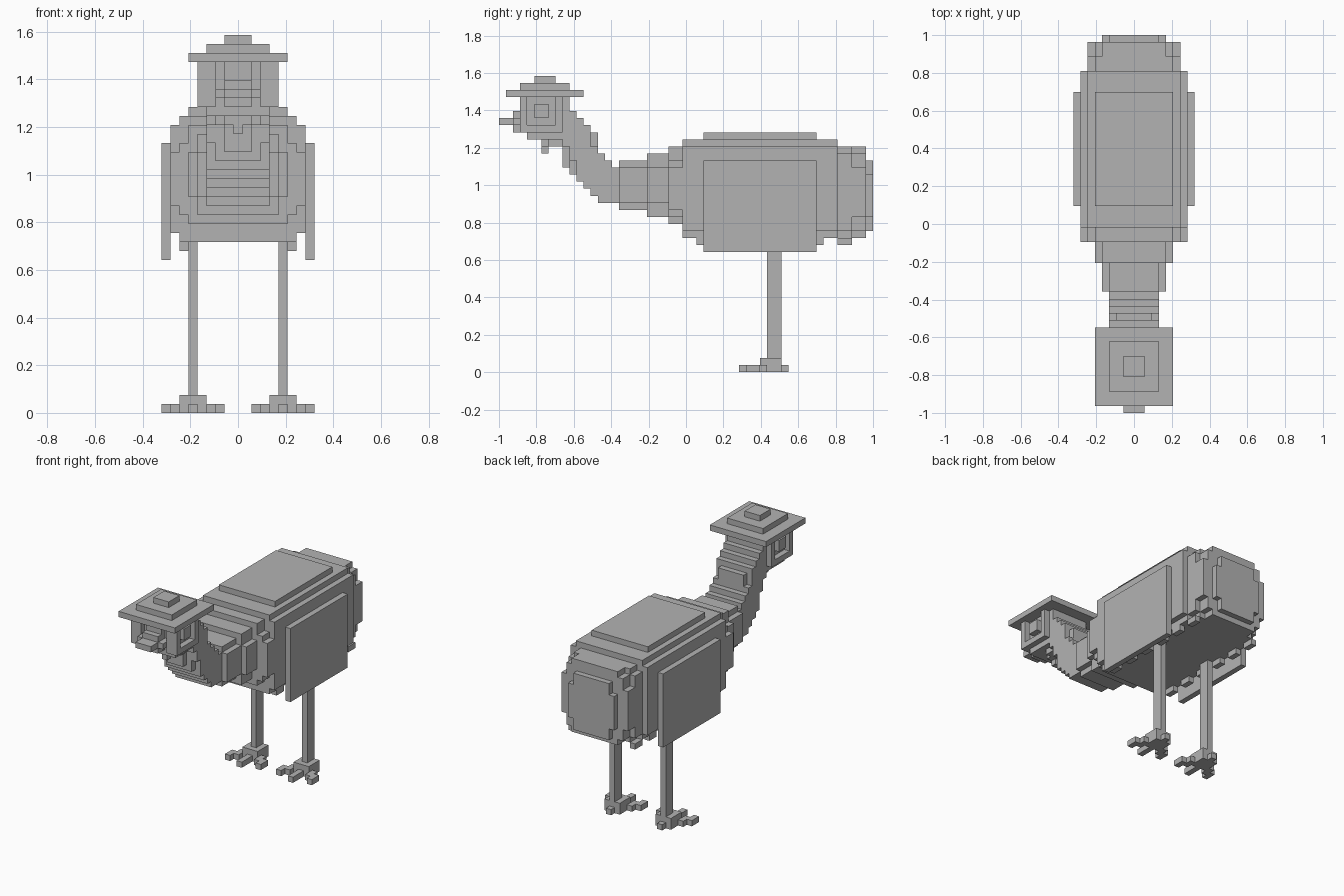
import bpy
import bmesh
from mathutils import Vector

UNIT = 2 / 53  # edge of one building block

default = bpy.data.objects.get("Cube")
if default:
    bpy.data.objects.remove(default, do_unlink=True)

grey = bpy.data.materials.new("plain_grey")
grey.use_nodes = True
grey.diffuse_color = (0.45, 0.45, 0.45, 1)
grey.node_tree.nodes["Principled BSDF"].inputs["Base Color"].default_value = grey.diffuse_color


def block(x0, x1, y0, y1, z0, z1):
    """Cells of a box; x is counted from the middle column."""
    return {(x, y, z) for x in range(x0, x1) for y in range(y0, y1) for z in range(z0, z1)}


def centred(reach, y0, y1, z0, z1):
    """Box reaching the same number of columns to each side of the middle."""
    return block(-reach, reach + 1, y0, y1, z0, z1)


def mirrored(cells):
    return {(-x, y, z) for x, y, z in cells}


def build(name, cells):
    """Skin the cells, keeping outer faces only and merging flat regions."""
    bm = bmesh.new()
    corners = {}

    def vert(p):
        key = tuple(round(c * 2) for c in p)
        if key not in corners:
            x, y, z = p
            corners[key] = bm.verts.new((x * UNIT, y * UNIT - 1, z * UNIT))
        return corners[key]

    for cell in sorted(cells):
        centre = Vector(cell) + Vector((0, 0.5, 0.5))
        for axis in range(3):
            for sign in (-1, 1):
                near = list(cell)
                near[axis] += sign
                if tuple(near) in cells:
                    continue
                n, u, v = Vector(), Vector(), Vector()
                n[axis] = sign / 2
                u[(axis + 1) % 3] = 0.5
                v[(axis + 2) % 3] = sign / 2
                bm.faces.new([vert(centre + n + a * u + b * v)
                              for a, b in ((-1, -1), (1, -1), (1, 1), (-1, 1))])
    bmesh.ops.dissolve_limit(bm, angle_limit=0.01, verts=bm.verts, edges=bm.edges)
    bmesh.ops.triangulate(bm, faces=[f for f in bm.faces if len(f.verts) > 4])
    mesh = bpy.data.meshes.new(name)
    bm.to_mesh(mesh)
    bm.free()
    mesh.materials.append(grey)
    obj = bpy.data.objects.new(name, mesh)
    bpy.context.collection.objects.link(obj)


def build_centred(name, boxes):
    build(name, set().union(*(centred(*b) for b in boxes)))


def build_pair(name, cells):
    build("left_" + name, cells)
    build("right_" + name, mirrored(cells))


# Rounded body: chest, barrel and blunt tail
build_centred("chest", [
    (3, 17, 21, 23, 30), (4, 17, 21, 24, 29),
    (4, 21, 24, 22, 31), (5, 21, 24, 24, 29),
    (5, 24, 26, 21, 32), (6, 24, 26, 22, 30), (7, 24, 26, 23, 29)])
build_centred("barrel", [
    (5, 29, 45, 19, 34), (6, 26, 48, 19, 33), (7, 26, 48, 20, 32)])
build_centred("tail", [
    (5, 48, 50, 19, 32), (6, 48, 50, 20, 31),
    (4, 50, 52, 19, 32), (5, 50, 52, 20, 31), (6, 50, 52, 22, 29),
    (3, 52, 53, 20, 30), (4, 52, 53, 22, 28)])

# Wings and the feather tips hanging under the flanks
build_pair("wing", block(8, 9, 29, 45, 17, 30))
tips = set()
for y in (28, 32, 36, 40, 44, 48):
    tips |= block(6, 7, y, y + 2, 18, 19)
build_pair("feather_tips", tips)

# Neck: one slice per block of depth, as reach, bottom and top
neck_slices = [(1, 29, 39), (2, 28, 37), (3, 27, 36), (3, 26, 35), (3, 25, 34),
               (3, 24, 31), (3, 24, 30), (3, 24, 29)]
neck = set()
for y, (reach, low, high) in enumerate(neck_slices, 9):
    neck |= centred(reach, y, y + 1, low, high)
neck |= centred(3, 9, 10, 32, 39) | centred(3, 10, 11, 30, 37)
neck -= centred(3, 13, 14, 32, 34) - centred(2, 13, 14, 32, 34)
build("neck", neck)

# Head with framed eye sockets, beak and wattle
build_centred("head", [(3, 4, 9, 33, 39), (2, 7, 9, 32, 33), (1, 3, 4, 34, 39)])
socket = block(4, 5, 3, 9, 34, 39) - block(4, 5, 4, 8, 35, 39)
socket |= block(3, 4, 3, 4, 34, 39)
build_pair("eye_socket", socket)
build_pair("eye", block(4, 5, 5, 7, 36, 38))
build_centred("beak", [(1, 0, 2, 35, 36), (1, 2, 4, 34, 37), (2, 2, 4, 35, 36)])
build_centred("wattle", [(0, 6, 7, 31, 33), (1, 6, 7, 32, 33)])

# Square stepped hat
build_centred("hat", [(5, 1, 12, 39, 40), (3, 3, 10, 40, 41), (1, 5, 8, 41, 42)])

# Legs and splayed feet
build_pair("leg", block(5, 6, 38, 40, 2, 19))
foot = block(4, 7, 37, 40, 0, 2)
foot |= block(5, 6, 34, 41, 0, 1)
for inner, outer in ((7, 8), (3, 2)):
    foot |= block(inner, inner + 1, 36, 38, 0, 1)
    foot |= block(outer, outer + 1, 35, 37, 0, 1)
build_pair("foot", foot)
